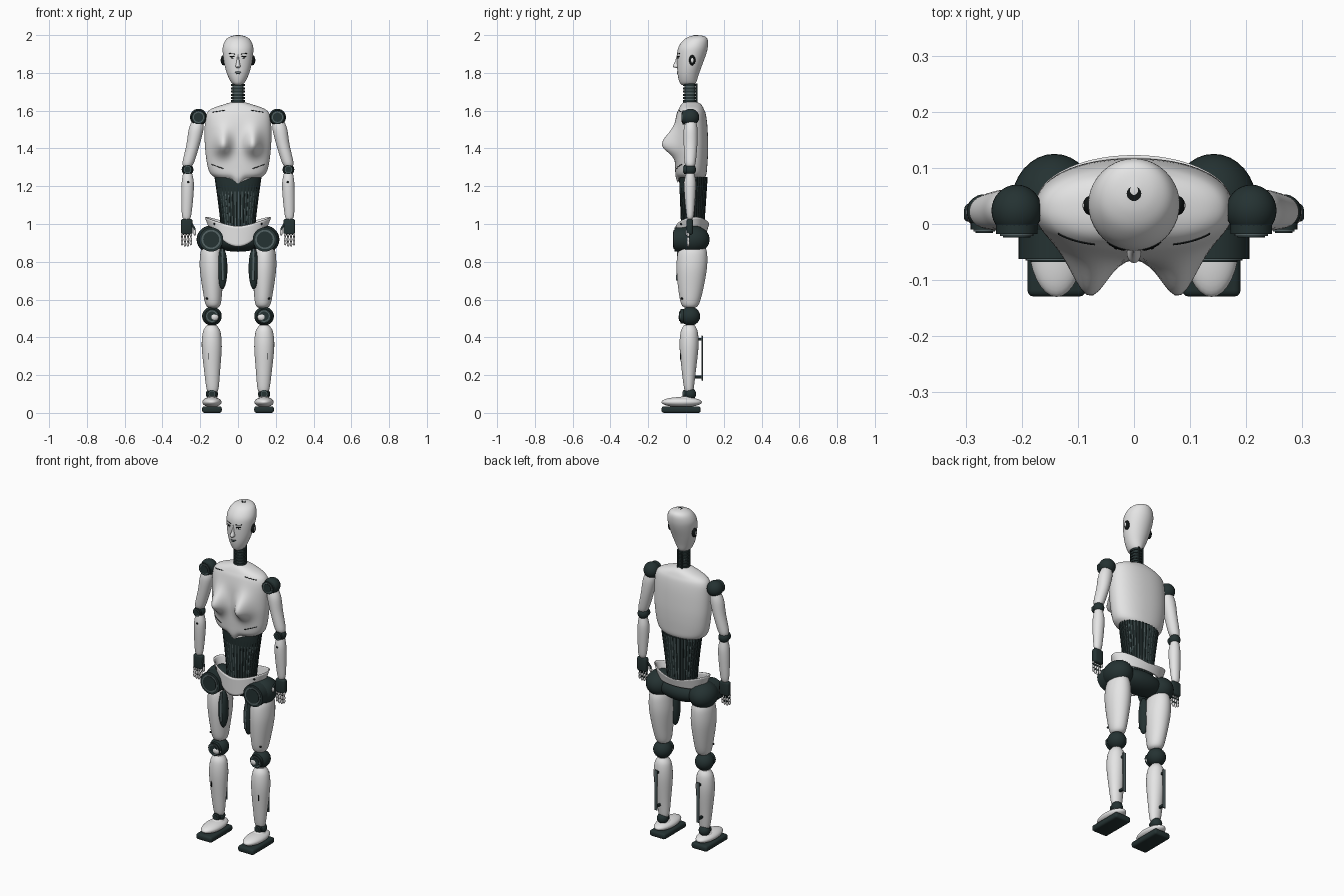
import bpy, bmesh, math
from mathutils import Matrix, Vector
from mathutils.bvhtree import BVHTree

cube = bpy.data.objects.get("Cube")
if cube:
    bpy.data.objects.remove(cube)


def colour(name, r, g, b):
    mat = bpy.data.materials.new(name)
    mat.use_nodes = True
    mat.diffuse_color = (r, g, b, 1)
    mat.node_tree.nodes["Principled BSDF"].inputs["Base Color"].default_value = (r, g, b, 1)
    return mat


white = colour("white shell", .78, .78, .78)
dark = colour("dark joint", .018, .032, .032)
grey = colour("grey metal", .09, .125, .13)
black = colour("black detail", .006, .008, .008)


def finish(name, bm, mats, mirror=False, angle=40):
    """Turn a bmesh into a smooth shaded object, mirrored over x if asked."""
    bmesh.ops.recalc_face_normals(bm, faces=bm.faces)
    mesh = bpy.data.meshes.new(name)
    bm.to_mesh(mesh)
    bm.free()
    obj = bpy.data.objects.new(name, mesh)
    bpy.context.collection.objects.link(obj)
    for mat in mats:
        mesh.materials.append(mat)
    bpy.ops.object.select_all(action='DESELECT')
    bpy.context.view_layer.objects.active = obj
    obj.select_set(True)
    bpy.ops.object.shade_smooth_by_angle(angle=math.radians(angle))
    if mirror:
        obj.modifiers.new("both sides", 'MIRROR').use_mirror_merge = False
    return obj


def smooth_rows(rows, steps):
    """Catmull-Rom interpolation between cross-sections."""
    rows = [Vector(r) for r in rows]
    out = []
    for i in range(len(rows) - 1):
        a, b, c, d = rows[max(i - 1, 0)], rows[i], rows[i + 1], rows[min(i + 2, len(rows) - 1)]
        for k in range(steps):
            t = k / steps
            out.append(b + (c - a) * (t / 2) + (a * 2 - b * 5 + c * 4 - d) * (t * t / 2)
                       + (b * 3 - a - c * 3 + d) * (t ** 3 / 2))
    return out + [rows[-1]]


def loft(name, rows, mats, mirror=False, n=40, steps=5, power=2, warp=None, rule=None):
    """Stack rounded sections given as (z, centre x, half width, front y, back y)."""
    bm = bmesh.new()
    rings = []
    for z, cx, rx, front, back in smooth_rows(rows, steps):
        ring = []
        for k in range(n):
            c, s = math.cos(math.tau * k / n), math.sin(math.tau * k / n)
            x = math.copysign(abs(c) ** (2 / power), c) * rx + cx
            y = math.copysign(abs(s) ** (2 / power), s) * (back - front) / 2 + (front + back) / 2
            co = Vector((x, y, z))
            ring.append(bm.verts.new(warp(co, k) if warp else co))
        rings.append(ring)
    for low, high in zip(rings, rings[1:]):
        for k in range(n):
            j = (k + 1) % n
            face = bm.faces.new((low[k], low[j], high[j], high[k]))
            if rule:
                face.material_index = rule(face.calc_center_median(), k)
    bm.faces.new(rings[0])
    bm.faces.new(rings[-1])
    return finish(name, bm, mats, mirror)


def ball(name, centre, radii, mat, mirror=True):
    bm = bmesh.new()
    matrix = Matrix.Translation(centre) @ Matrix.Diagonal((*radii, 1))
    bmesh.ops.create_uvsphere(bm, u_segments=32, v_segments=20, radius=1, matrix=matrix)
    return finish(name, bm, [mat], mirror)


def disc(name, centre, radius, depth, mat, axis='Y', mirror=True):
    bm = bmesh.new()
    turn = Matrix.Identity(4) if axis == 'Z' else Matrix.Rotation(math.pi / 2, 4, 'X')
    bmesh.ops.create_cone(bm, cap_ends=True, segments=32, radius1=radius, radius2=radius,
                          depth=depth, matrix=Matrix.Translation(centre) @ turn)
    return finish(name, bm, [mat], mirror)


def box(name, centre, size, mat, bevel, mirror=True):
    bm = bmesh.new()
    matrix = Matrix.Translation(centre) @ Matrix.Diagonal((*size, 1))
    bmesh.ops.create_cube(bm, size=1, matrix=matrix)
    bmesh.ops.bevel(bm, geom=bm.edges[:], offset=bevel, segments=3, affect='EDGES', profile=.5)
    return finish(name, bm, [mat], mirror)


def tube(name, points, radius, mat, mirror=True):
    curve = bpy.data.curves.new(name, 'CURVE')
    curve.dimensions = '3D'
    curve.bevel_depth, curve.bevel_resolution, curve.use_fill_caps = radius, 2, True
    spline = curve.splines.new('POLY')
    spline.points.add(len(points) - 1)
    for p, co in zip(spline.points, points):
        p.co = (*co, 1)
    curve.materials.append(mat)
    obj = bpy.data.objects.new(name, curve)
    bpy.context.collection.objects.link(obj)
    if mirror:
        obj.modifiers.new("both sides", 'MIRROR').use_mirror_merge = False


def seam(name, body, start, end, radius, mat=black):
    """Thin line from (x, z) to (x, z) laid on the front of a body."""
    tree = BVHTree.FromPolygons([v.co for v in body.data.vertices],
                                [p.vertices[:] for p in body.data.polygons])
    path = [Vector(start).lerp(Vector(end), k / 8) for k in range(9)]
    hits = [tree.ray_cast(Vector((p.x, -1, p.y)), Vector((0, 1, 0)))[0] for p in path]
    tube(name, [h for h in hits if h], radius, mat)


def joint(name, centre, radii, cap, front):
    """Ball joint with a flat ringed cap on its front."""
    x, y, z = centre
    ball(name, centre, radii, dark)
    disc(name + "_cap", (x, (front + y) / 2, z), cap, y - front, dark)
    disc(name + "_ring", (x, front, z), cap * .8, .006, grey)
    disc(name + "_hub", (x, front - .002, z), cap * .66, .008, dark)


# Head and face
head = loft("head", [(1.735, 0, .018, -.02, .04), (1.75, 0, .036, -.034, .054),
                     (1.79, 0, .056, -.044, .067), (1.84, 0, .071, -.047, .085),
                     (1.9, 0, .08, -.047, .107), (1.94, 0, .08, -.038, .116),
                     (1.975, 0, .065, -.012, .115), (1.993, 0, .039, .02, .1),
                     (2, 0, .004, .055, .065)], [white])
loft("nose", [(1.826, 0, .006, -.05, -.03), (1.834, 0, .013, -.07, -.03),
              (1.86, 0, .008, -.058, -.03), (1.9, 0, .004, -.047, -.03)], [white], n=16)
disc("crown_socket", (0, .054, 1.996), .013, .007, black, 'Z', False)
ball("ear_rim", (.078, .033, 1.867), (.013, .017, .027), black)
ball("ear", (.081, .033, 1.867), (.011, .011, .02), white)
seam("eyebrow", head, (.015, 1.9), (.048, 1.903), .002)
seam("upper_eyelid", head, (.018, 1.886), (.044, 1.888), .0025)
seam("lower_eyelid", head, (.022, 1.878), (.041, 1.879), .0012, grey)
seam("iris", head, (.029, 1.883), (.034, 1.883), .004)
seam("mouth", head, (0, 1.804), (.016, 1.806), .0025, grey)
seam("lower_lip", head, (0, 1.797), (.009, 1.798), .003, dark)

# Ringed neck
disc("neck_core", (0, .021, 1.69), .03, .11, grey, 'Z', False)
for i in range(6):
    disc("neck_ring", (0, .021, 1.65 + i * .017), .036, .011, dark, 'Z', False)
tube("neck_cord", [(.014, .057, 1.64), (.014, .057, 1.745)], .005, dark)


# Chest shell
def chest_shape(co, k):
    if co.y < .03:
        side = math.exp(-((abs(co.x) - .08) / .042) ** 2)
        rise = math.exp(-((co.z - 1.42) / (.075 if co.z > 1.42 else .055)) ** 2)
        co.y -= .074 * side * rise
        if co.z < 1.3:
            co.z -= .03 * math.exp(-(co.x / .025) ** 2) * (1.3 - co.z) / .055
    return co


chest = loft("chest", [(1.245, 0, .12, -.042, .1), (1.265, 0, .145, -.054, .108),
                       (1.3, 0, .16, -.058, .112), (1.36, 0, .17, -.06, .116),
                       (1.43, 0, .176, -.062, .117), (1.52, 0, .176, -.06, .113),
                       (1.58, 0, .168, -.05, .105), (1.61, 0, .14, -.038, .094),
                       (1.633, 0, .075, -.025, .08), (1.645, 0, .035, -.012, .06)],
             [white], n=96, steps=6, power=2.2, warp=chest_shape)
seam("collar_seam", chest, (.07, 1.602), (.135, 1.592), .002)
seam("rib_seam", chest, (.075, 1.292), (.14, 1.315), .002)


# Ribbed waist
def rib(co, k):
    if k % 4 < 2 and not (co.z > 1.18 and co.y < .02):
        co.x *= .95
        co.y = .037 + (co.y - .037) * .95
    return co


def rib_colour(co, k):
    plain = co.z > 1.18 and co.y < .02
    return 1 if k % 4 == 0 and not plain else 0


loft("ribbed_waist", [(.96, 0, .09, -.025, .095), (1.03, 0, .096, -.028, .1),
                      (1.13, 0, .108, -.032, .107), (1.25, 0, .125, -.037, .115)],
     [dark, grey], n=144, steps=6, warp=rib, rule=rib_colour)

# Hip shell, open at the top and pointed in front
bm = bmesh.new()
rows = []
for j in range(9):
    t, row = j / 8, []
    for k in range(72):
        c, s = math.cos(math.tau * k / 72), math.sin(math.tau * k / 72)
        rx, ry = .17 - .03 * t, .083 - .012 * t * (s > 0)
        x = c * rx
        top = .988 + .048 * abs(c) ** 1.5 + .015 * max(s, 0)
        bottom = .96 - .08 * max(0, 1 - (c / .85) ** 2) * (s < 0)
        row.append(bm.verts.new((x, .034 + s * ry, top + (bottom - top) * t)))
    rows.append(row)
for a, b in zip(rows, rows[1:]):
    for k in range(72):
        bm.faces.new((a[k], a[k - 1], b[k - 1], b[k]))
shell = finish("hip_shell", bm, [white])
shell.modifiers.new("thickness", 'SOLIDIFY').thickness = .006
ball("hip_shell_stud", (.125, -.025, 1.0), (.006, .006, .006), black)

# Pelvis and hip joints
ball("pelvis", (0, .04, .915), (.15, .079, .062), dark, False)
joint("hip_joint", (.142, .035, .918), (.077, .09, .074), .064, -.062)

# Legs
loft("thigh", [(.555, .132, .02, 0, .045), (.575, .132, .04, -.025, .068),
               (.65, .135, .052, -.04, .09), (.76, .138, .064, -.05, .11),
               (.84, .14, .06, -.045, .112), (.885, .14, .048, -.028, .1)], [white], True)
ball("inner_thigh_actuator", (.083, -.018, .765), (.027, .031, .11), dark)
tube("actuator_rod", [(.083, -.04, .87), (.08, -.046, .7)], .007, grey)
ball("thigh_stud", (.165, -.022, .605), (.006, .006, .006), black)
joint("knee", (.138, .022, .512), (.052, .053, .05), .038, -.03)
ball("kneecap", (.126, -.02, .507), (.026, .02, .024), white)
loft("shin", [(.105, .135, .02, 0, .035), (.13, .135, .032, -.01, .041),
              (.22, .137, .042, -.022, .052), (.35, .139, .053, -.034, .066),
              (.43, .139, .046, -.028, .062), (.465, .139, .025, -.01, .045)], [white], True)
box("shin_slot", (.155, -.028, .3), (.004, .008, .035), black, .001)
box("calf_piston", (.139, .085, .29), (.02, .008, .24), grey, .003)
for z in (.19, .39):
    box("calf_bracket", (.139, .065, z), (.012, .036, .014), dark, .002)

# Ankles and feet
joint("ankle", (.138, .022, .1), (.032, .032, .032), .022, -.012)
ball("foot", (.138, -.023, .057), (.051, .107, .027), white)
ball("instep", (.138, .005, .065), (.036, .05, .026), white)
box("sole", (.138, -.026, .0175), (.104, .207, .035), dark, .012)

# Arms
joint("shoulder", (.209, .024, 1.565), (.045, .046, .045), .037, -.018)
loft("upper_arm", [(1.305, .268, .022, 0, .045), (1.33, .262, .031, -.008, .052),
                   (1.42, .238, .035, -.012, .06), (1.5, .222, .039, -.012, .061),
                   (1.545, .214, .03, 0, .053)], [white], True)
joint("elbow", (.267, .022, 1.288), (.031, .031, .031), .024, -.01)
forearm = loft("forearm", [(1.025, .272, .016, .008, .034), (1.05, .272, .025, .002, .042),
                           (1.15, .268, .032, -.008, .05), (1.22, .266, .032, -.01, .052),
                           (1.268, .267, .024, 0, .045)], [white], True)
ball("forearm_stud", (.264, -.009, 1.222), (.006, .004, .006), black)

# Hands
box("palm", (.272, .02, .985), (.062, .034, .085), dark, .012)
for i in range(4):
    x, low = .25 + i * .0155, .89 + .007 * abs(i - 1.5)
    for z in (.945, .918, low):
        ball("finger_segment", (x, .012, z), (.0065, .0075, .014), white)
    tube("finger_core", [(x, .014, .955), (x, .014, low)], .005, dark)
tube("thumb_core", [(.245, .015, 1.0), (.23, .008, .975), (.229, .004, .95)], .006, dark)
ball("thumb_tip", (.229, .004, .955), (.007, .008, .016), white)
